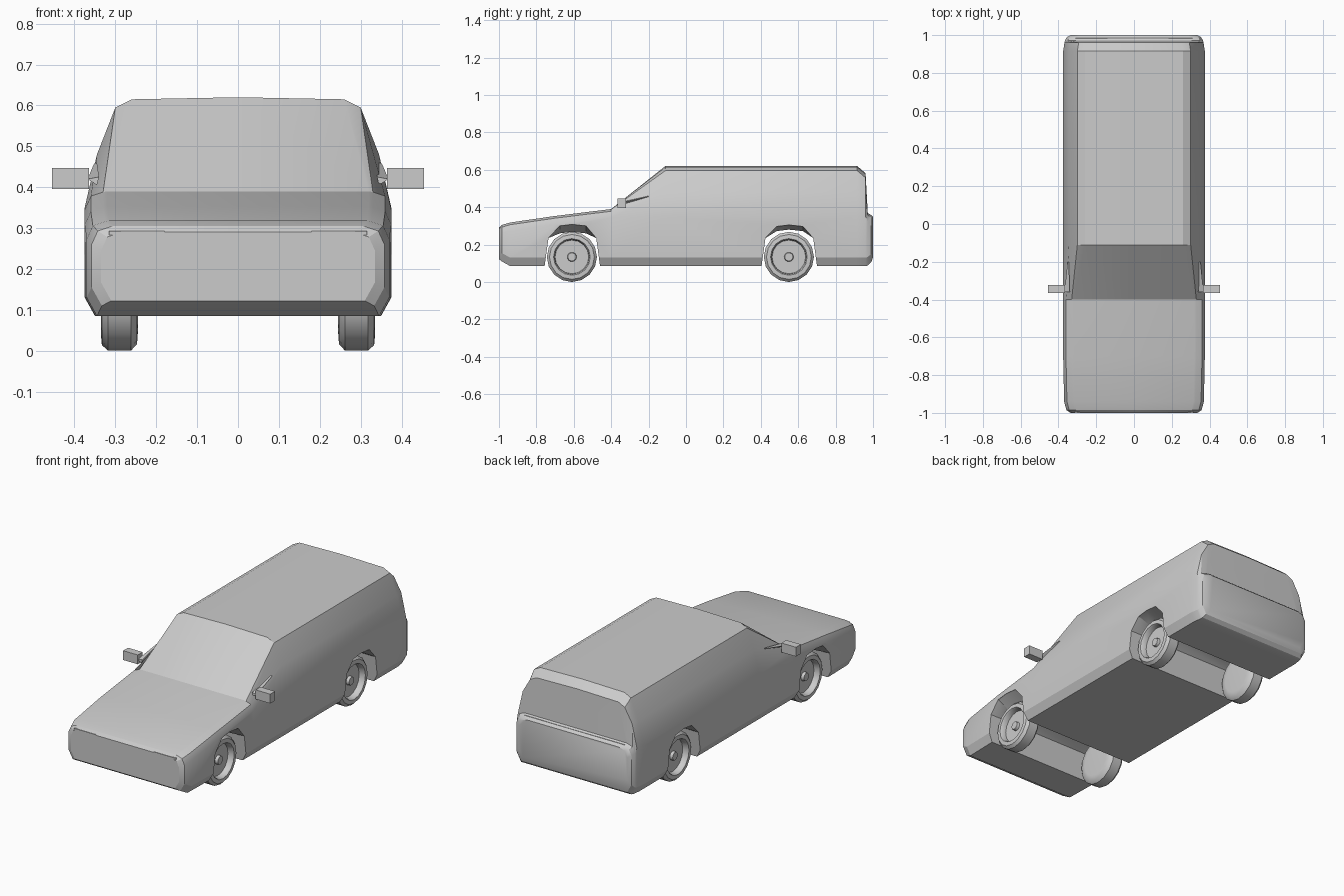
import bpy, bmesh
from math import sin, cos, tau, radians
from mathutils import Vector

if "Cube" in bpy.data.objects:
    bpy.data.objects.remove(bpy.data.objects["Cube"], do_unlink=True)

GREY = (0.6, 0.6, 0.6, 1)
grey = bpy.data.materials.new("plain grey")
grey.use_nodes = True
grey.diffuse_color = GREY
grey.node_tree.nodes["Principled BSDF"].inputs["Base Color"].default_value = GREY


def loft(name, rings):
    """Skin a list of equal point rings and cap both ends."""
    bm = bmesh.new()
    loops = [[bm.verts.new(p) for p in ring] for ring in rings]
    n = len(loops[0])
    for a, b in zip(loops, loops[1:]):
        for i in range(n):
            j = (i + 1) % n
            bm.faces.new((a[i], a[j], b[j], b[i]))
    bm.faces.new(loops[0])
    bm.faces.new(loops[-1])
    bmesh.ops.recalc_face_normals(bm, faces=bm.faces)
    mesh = bpy.data.meshes.new(name)
    bm.to_mesh(mesh)
    bm.free()
    mesh.materials.append(grey)
    ob = bpy.data.objects.new(name, mesh)
    bpy.context.collection.objects.link(ob)
    return ob


def select(ob):
    bpy.ops.object.select_all(action="DESELECT")
    ob.select_set(True)
    bpy.context.view_layer.objects.active = ob


def smooth(ob, angle):
    select(ob)
    bpy.ops.object.shade_smooth_by_angle(angle=radians(angle))


def box(name, lo, hi):
    return loft(name, [[(lo[0], y, z), (hi[0], y, z), (hi[0], y, w), (lo[0], y, w)]
                       for y, z, w in ((lo[1], lo[2], hi[2]), (hi[1], lo[2], hi[2]))])


def section(y, w, bottom, top, cabin):
    """Cross-section: flat hood or tail, or the full-height cabin."""
    half = [(w - 0.025, bottom), (w, bottom + 0.045)]
    if cabin:
        half += [(w, 0.35), (w - 0.03, 0.48), (w - 0.075, top - 0.025),
                 (w - 0.115, top - 0.005)]
    else:
        half += [(w, top - 0.045), (w - 0.015, top - 0.012),
                 (w - 0.045, top - 0.002), (w - 0.055, top)]
    ring = [(x, y, z) for x, z in half] + [(0, y, top)]
    return ring + [(-x, y, z) for x, z in reversed(half)]


# Body shell: y, half width, bottom, top, cabin or not
stations = [
    (-1.0, 0.335, 0.122, 0.290, False),
    (-0.985, 0.358, 0.110, 0.305, False),
    (-0.94, 0.370, 0.085, 0.318, False),
    (-0.70, 0.375, 0.085, 0.353, False),
    (-0.40, 0.375, 0.085, 0.390, False),
    (-0.11, 0.375, 0.085, 0.620, True),
    (0.915, 0.375, 0.085, 0.620, True),
    (0.96, 0.368, 0.085, 0.582, True),
    (0.972, 0.365, 0.088, 0.368, False),
    (0.99, 0.355, 0.105, 0.358, False),
    (1.0, 0.335, 0.132, 0.348, False),
]
body = loft("body_shell", [section(*s) for s in stations])

# Wheel openings, flared outwards
AXLES = {"front": (-0.61, 0.268, 0.308), "rear": (0.55, 0.28, 0.305)}
for end, (y, inner, outer) in AXLES.items():
    def opening(x, top):
        pts = [(-0.158, 0.0), (-0.125, 0.235), (-0.065, top - 0.008), (0.0, top),
               (0.075, top - 0.008), (0.13, 0.235), (0.162, 0.0)]
        return [(x, y + dy, z) for dy, z in pts]
    cutter = loft(end + "_opening", [opening(-0.42, outer), opening(-0.37, outer),
                                     opening(-0.3, inner), opening(0.3, inner),
                                     opening(0.37, outer), opening(0.42, outer)])
    cutter.hide_render = True
    cut = body.modifiers.new("cut", "BOOLEAN")
    cut.object = cutter
    cut.solver = "EXACT"
    select(body)
    bpy.ops.object.modifier_apply(modifier=cut.name)
    bpy.data.objects.remove(cutter, do_unlink=True)
smooth(body, 25)

# Wheels with recessed rims and a small hub
TYRE = [(0.245, 0.09), (0.247, 0.118), (0.262, 0.134), (0.318, 0.134), (0.333, 0.12),
        (0.335, 0.098), (0.328, 0.093), (0.302, 0.09), (0.302, 0.025), (0.318, 0.022)]
SIDES = 16
for side, s in (("left", 1), ("right", -1)):
    for end, (y, _, _) in AXLES.items():
        wheel = loft(f"{end}_{side}_wheel", [
            [(s * x, y + r * cos(tau * i / SIDES), 0.134 + r * sin(tau * i / SIDES))
             for i in range(SIDES)] for x, r in TYRE])
        smooth(wheel, 40)

    # Door mirror and its slim stalk
    box(f"{side}_mirror", (min(s * 0.365, s * 0.455), -0.365, 0.395),
        (max(s * 0.365, s * 0.455), -0.322, 0.447))
    loft(f"{side}_mirror_stalk", [
        [(s * 0.345, -0.2, 0.46), (s * 0.352, -0.2, 0.458), (s * 0.345, -0.2, 0.455)],
        [(s * 0.34, -0.36, 0.425), (s * 0.368, -0.36, 0.42), (s * 0.345, -0.36, 0.405)]])

    # Headlight brow
    box(f"{side}_headlight_brow", (min(s * 0.18, s * 0.315), -1.0, 0.283),
        (max(s * 0.18, s * 0.315), -0.975, 0.293))

# Tailgate ledge under the rear window
box("tailgate_ledge", (-0.31, 0.955, 0.355), (0.31, 0.985, 0.362))
